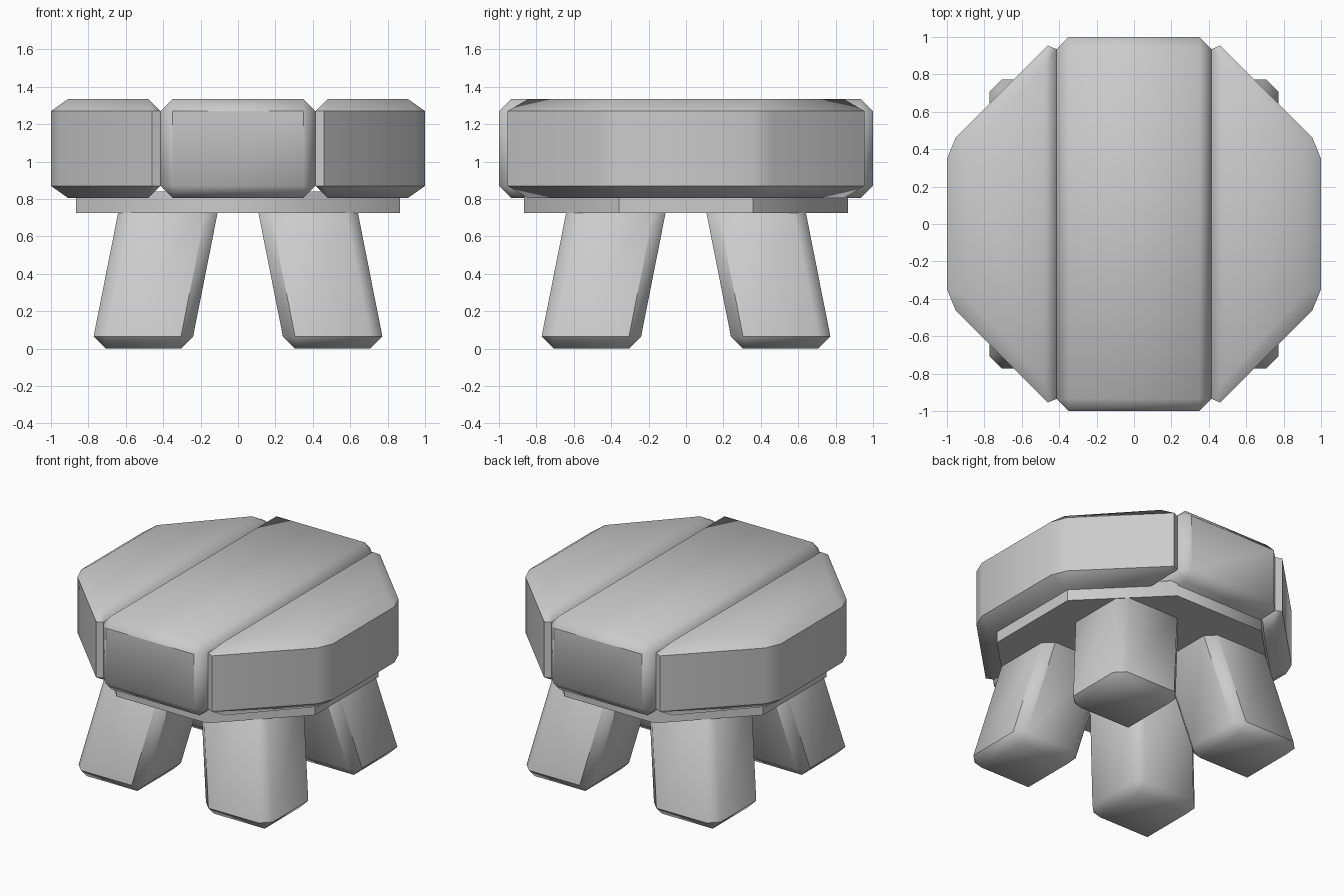
import bpy, bmesh, math

if "Cube" in bpy.data.objects:
    bpy.data.objects.remove(bpy.data.objects["Cube"])

B = 0.065  # chamfer width


def prism(name, outline, z0, z1, bevel=0.0, adjust=None):
    """Extrude an outline from z0 to z1, chamfer it, then optionally adjust vertices."""
    bm = bmesh.new()
    base = bm.faces.new([bm.verts.new((x, y, z0)) for x, y in outline])
    ext = bmesh.ops.extrude_face_region(bm, geom=[base], use_keep_orig=True)
    for v in ext["geom"]:
        if isinstance(v, bmesh.types.BMVert):
            v.co.z = z1
    bmesh.ops.recalc_face_normals(bm, faces=bm.faces[:])
    if bevel:
        bmesh.ops.bevel(bm, geom=bm.edges[:], offset=bevel, offset_type='OFFSET',
                        segments=1, profile=0.5, affect='EDGES')
    if adjust:
        for v in bm.verts:
            adjust(v.co)
        bmesh.ops.remove_doubles(bm, verts=bm.verts[:], dist=0.001)
    bmesh.ops.recalc_face_normals(bm, faces=bm.faces[:])
    mesh = bpy.data.meshes.new(name)
    bm.to_mesh(mesh)
    bm.free()
    ob = bpy.data.objects.new(name, mesh)
    bpy.context.collection.objects.link(ob)
    bpy.ops.object.select_all(action='DESELECT')
    ob.select_set(True)
    bpy.context.view_layer.objects.active = ob
    bpy.ops.object.shade_smooth_by_angle(angle=math.radians(45))
    return ob


def rect(x0, x1, y0, y1):
    return [(x0, y0), (x1, y0), (x1, y1), (x0, y1)]


# Seat planks
Z0, Z1, K = 0.805, 1.335, math.tan(math.pi / 8)
prism("middle_plank", rect(-K, K, -1, 1), Z0, Z1, B)


def soften_corner(co):
    if abs(co.x) > 0.88 and (co.z < Z0 + 0.01 or co.z > Z1 - 0.01):
        co.x = math.copysign(0.908, co.x)
        co.y = math.copysign(0.378, co.y)


for side, s in (("left", -1), ("right", 1)):
    outline = [(s * K, -1), (s, -K), (s, K), (s * K, 1)]
    prism(side + "_plank", outline, Z0, Z1, B, soften_corner)

# Octagonal plate under the planks
R = 0.865 / math.cos(math.pi / 8)
octagon = [(R * math.cos(a), R * math.sin(a))
           for a in (math.pi / 8 + i * math.pi / 4 for i in range(8))]
prism("under_plate", octagon, 0.725, 0.84)

# Splayed legs
for sx, sname in ((-1, "left"), (1, "right")):
    for sy, fname in ((-1, "front"), (1, "back")):
        def splay(co):
            c = 0.506 - 0.198 * (max(co.z, B) - B)
            co.x += sx * c
            co.y += sy * c
        h = 0.266
        prism(f"{fname}_{sname}_leg", rect(-h, h, -h, h), 0, 0.83, B, splay)
